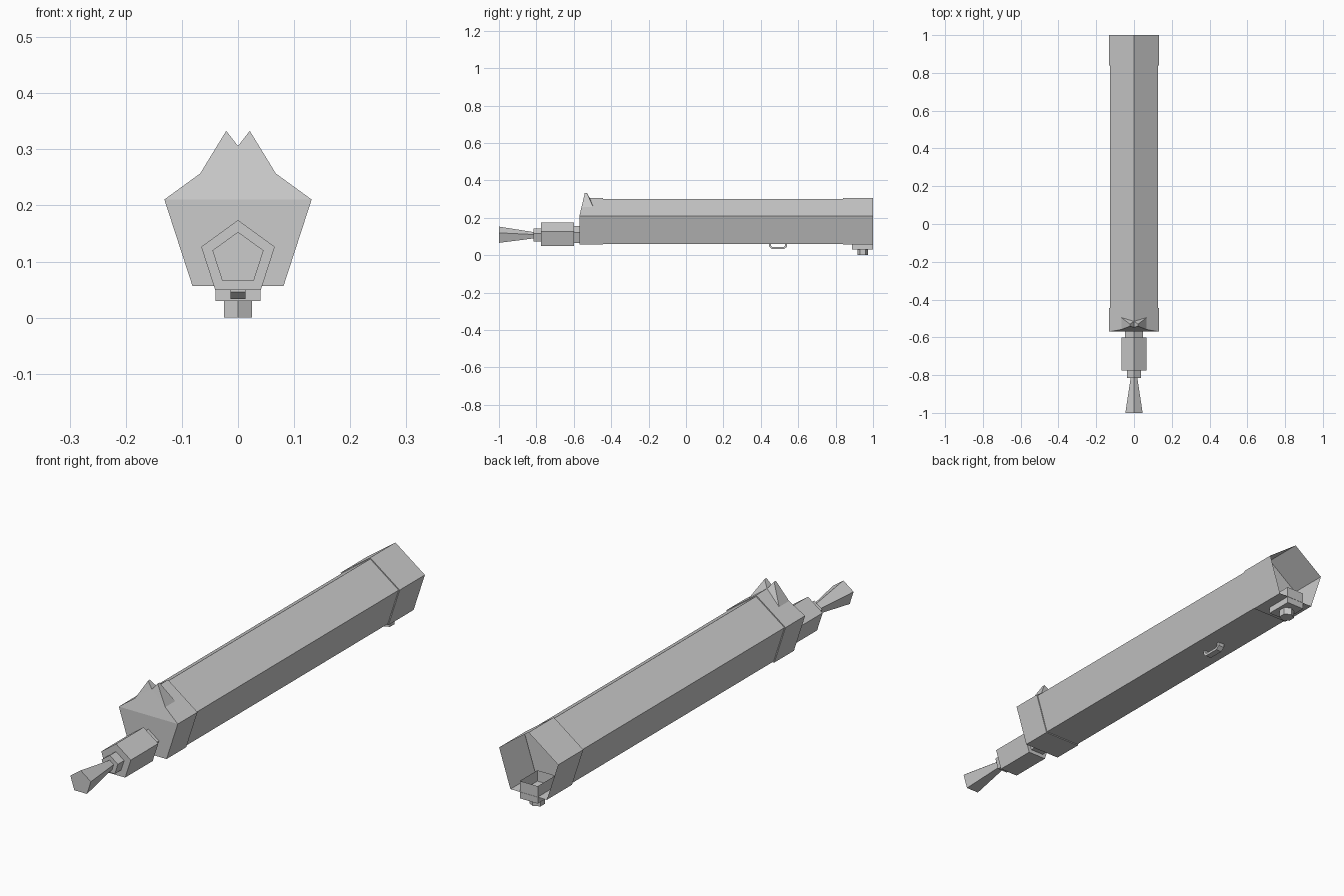
import bpy, bmesh
from math import sin, cos, pi

if "Cube" in bpy.data.objects:
    bpy.data.objects.remove(bpy.data.objects["Cube"])


def make(name, verts, faces):
    mesh = bpy.data.meshes.new(name)
    bm = bmesh.new()
    vs = [bm.verts.new(v) for v in verts]
    for f in faces:
        bm.faces.new([vs[i] for i in f])
    bmesh.ops.recalc_face_normals(bm, faces=bm.faces)
    bm.to_mesh(mesh)
    bm.free()
    obj = bpy.data.objects.new(name, mesh)
    bpy.context.collection.objects.link(obj)
    return obj


def loft(name, rings, cap_start=True, cap_end=True):
    """Skin a list of equal-length vertex loops."""
    n = len(rings[0])
    faces = [(k*n + i, k*n + (i+1) % n, (k+1)*n + (i+1) % n, (k+1)*n + i)
             for k in range(len(rings)-1) for i in range(n)]
    if cap_start:
        faces.append(tuple(range(n)))
    if cap_end:
        faces.append(tuple(range((len(rings)-1)*n, len(rings)*n)))
    return make(name, [v for r in rings for v in r], faces)


def penta(y, r, z):
    """Pentagon facing the y axis, point up."""
    return [(r*sin(2*pi*i/5), y, z + r*cos(2*pi*i/5)) for i in range(5)]


def rect(z, x, y0, y1):
    return [(-x, y0, z), (x, y0, z), (x, y1, z), (-x, y1, z)]


ZB, ZN = 0.168, 0.105   # body and nozzle axis heights

# Main tube and open rear cap
loft("main_tube", [penta(-0.46, 0.133, ZB), penta(0.845, 0.133, ZB)])
loft("rear_cap", [penta(0.84, 0.138, ZB), penta(1.0, 0.138, ZB)], cap_end=False)

# Front cap: upper part of the front face leans back
front = penta(-0.57, 0.138, ZB)
front[0] = (0, -0.547, front[0][2])
cap = loft("front_cap", [front, penta(-0.445, 0.138, ZB)], cap_start=False)
bm = bmesh.new()
bm.from_mesh(cap.data)
bm.verts.ensure_lookup_table()
bm.faces.new([bm.verts[i] for i in (0, 1, 4)])
bm.faces.new([bm.verts[i] for i in (1, 2, 3, 4)])
bmesh.ops.recalc_face_normals(bm, faces=bm.faces)
bm.to_mesh(cap.data)
bm.free()

# Pair of pointed sight ears on the front cap
ear = make("sight_ears",
           [(0.068, -0.559, 0.256), (0, -0.547, 0.306), (0.021, -0.541, 0.333),
            (0.068, -0.495, 0.256), (0, -0.515, 0.306), (0.021, -0.53, 0.333)],
           [(0, 1, 2), (3, 5, 4), (0, 2, 5, 3), (1, 4, 5, 2), (0, 3, 4, 1)])
ear.modifiers.new("mirror", 'MIRROR')

# Stepped nozzle and flared mouth
for name, y0, r0, y1, r1 in (("rear_neck", -0.605, 0.05, -0.565, 0.05),
                             ("nozzle_barrel", -0.775, 0.069, -0.6, 0.069),
                             ("front_neck", -0.815, 0.038, -0.77, 0.038),
                             ("flared_mouth", -1.0, 0.048, -0.81, 0.018)):
    loft(name, [penta(y0, r0, ZN), penta(y1, r1, ZN)])

# Open-topped mounting box and hexagonal knob under the rear cap
loft("mount_box", [rect(0.03, 0.04, 0.887, 0.999), rect(0.10, 0.04, 0.887, 0.999)],
     cap_end=False)
loft("knob", [[(0.029*sin(i*pi/3), 0.945 + 0.029*cos(i*pi/3), z) for i in range(6)]
              for z in (0, 0.032)])

# Chamfered loop under the tube
outer = [(0.445, 0.064), (0.445, 0.046), (0.46, 0.033),
         (0.525, 0.033), (0.54, 0.046), (0.54, 0.064)]
inner = [(0.455, 0.064), (0.455, 0.05), (0.464, 0.043),
         (0.521, 0.043), (0.53, 0.05), (0.53, 0.064)]
loft("under_loop", [[(s*0.013, o[0], o[1]), (-s*0.013, o[0], o[1]),
                     (-s*0.013, i[0], i[1]), (s*0.013, i[0], i[1])]
                    for s in (1,) for o, i in zip(outer, inner)])
